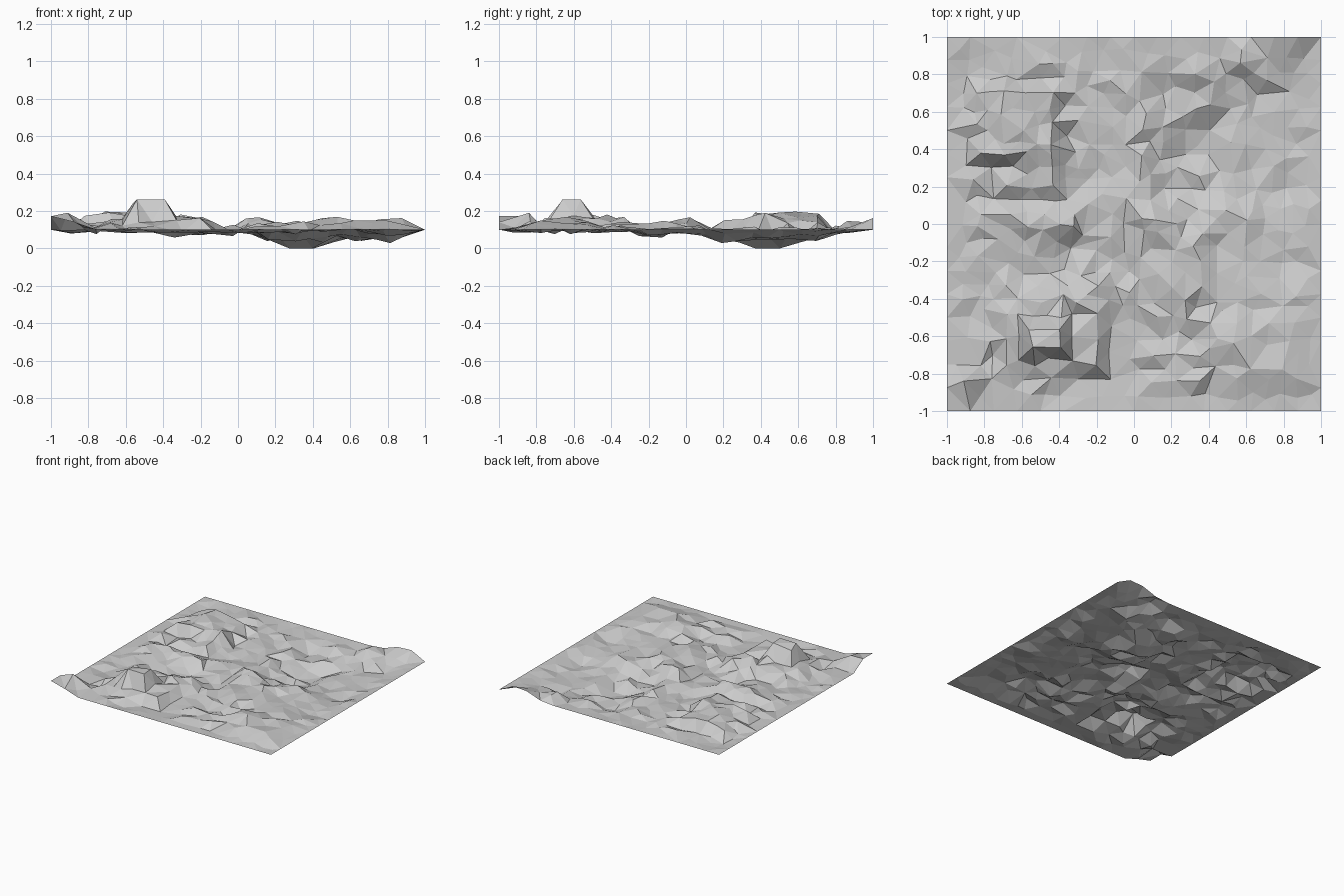
import bpy, random
from mathutils import Vector, noise
from mathutils.geometry import delaunay_2d_cdt

if "Cube" in bpy.data.objects:
    bpy.data.objects.remove(bpy.data.objects["Cube"])

random.seed(11)
BASE = 0.10

# Plateaus and hollows: x0, x1, y0, y1, height change, slope width
FEATURES = [
    (-0.55, -0.39, -0.65, -0.56, 0.110, 0.07),   # peak
    (-0.68, -0.20, -0.76, -0.34, 0.045, 0.07),   # terrace round the peak
    (-0.30, -0.10, -0.42, -0.33, 0.020, 0.08),
    (-0.83, -0.44, 0.38, 0.71, 0.055, 0.07),     # back left plateau
    (-0.78, -0.60, 0.50, 0.70, 0.020, 0.08),
    (-0.68, -0.43, 0.20, 0.38, 0.035, 0.07),
    (-0.83, -0.32, -0.02, 0.05, 0.045, 0.07),    # left ridge
    (0.10, 0.36, -0.84, -0.70, 0.025, 0.08),     # front right shelf
    (0.40, 0.87, -0.83, -0.52, 0.035, 0.07),
    (0.05, 0.12, -0.04, 0.03, 0.040, 0.10),      # centre knob
    (0.20, 0.36, -0.34, -0.05, 0.035, 0.08),
    (-0.36, -0.12, 0.25, 0.62, -0.012, 0.08),
    (-0.35, -0.05, -0.22, -0.14, -0.025, 0.08),
    (0.15, 0.82, 0.18, 0.70, -0.045, 0.11),      # basin
    (0.28, 0.40, 0.38, 0.50, -0.050, 0.12),      # deepest hollow
    (0.68, 0.86, -0.20, 0.10, -0.020, 0.08),
    (-1.00, -0.91, -1.00, -0.84, 0.072, 0.08),   # raised corner
    (0.57, 0.62, 0.87, 0.92, 0.060, 0.10),       # back knoll
    (0.76, 0.88, 0.97, 1.00, 0.062, 0.09),       # raised back edge
]


def height(x, y):
    z = BASE
    for x0, x1, y0, y1, dz, w in FEATURES:
        dx, dy = max(x0 - x, 0, x - x1), max(y0 - y, 0, y - y1)
        z += dz * max(0, 1 - (dx * dx + dy * dy) ** 0.5 / w)
    inside = min(1, max(0, 1 - max(abs(x), abs(y))) / 0.12)
    z += inside * 0.024 * noise.noise(Vector((x * 4, y * 4, 3)))
    z += inside * random.uniform(-0.019, 0.019)
    return min(0.262, max(0, z))


points = []


def add(x, y, gap, jitter=0):
    x += random.uniform(-jitter, jitter)
    y += random.uniform(-jitter, jitter)
    if max(abs(x), abs(y)) > 1:
        return
    p = Vector((x, y))
    if all((p - q).length > gap for q in points):
        points.append(p)


def ring(x0, x1, y0, y1):
    nx, ny = max(1, round((x1 - x0) / 0.15)), max(1, round((y1 - y0) / 0.15))
    for i in range(nx + 1):
        for y in (y0, y1):
            add(x0 + (x1 - x0) * i / nx, y, 0.05, 0.012)
    for j in range(1, ny):
        for x in (x0, x1):
            add(x, y0 + (y1 - y0) * j / ny, 0.05, 0.012)


# Straight outer border
N = 16
for i in range(N + 1):
    t = -1 + 2 * i / N
    for x, y in ((t, -1), (t, 1), (-1, t), (1, t)):
        add(x, y, 0.01)

# Break lines at the top and foot of every slope
for x0, x1, y0, y1, dz, w in FEATURES:
    ring(x0, x1, y0, y1)
    ring(x0 - w, x1 + w, y0 - w, y1 + w)

# Scattered points between them
for k in range(1500):
    add(random.uniform(-0.95, 0.95), random.uniform(-0.95, 0.95), 0.07)

# Low-poly terrain sheet
verts, _, faces, *_ = delaunay_2d_cdt(points, [], [], 0, 1e-5)
mesh = bpy.data.meshes.new("terrain")
mesh.from_pydata([(v.x, v.y, height(v.x, v.y)) for v in verts], [], faces)
min(mesh.vertices, key=lambda v: v.co.z).co.z = 0
mesh.update()
terrain = bpy.data.objects.new("terrain", mesh)
bpy.context.collection.objects.link(terrain)
